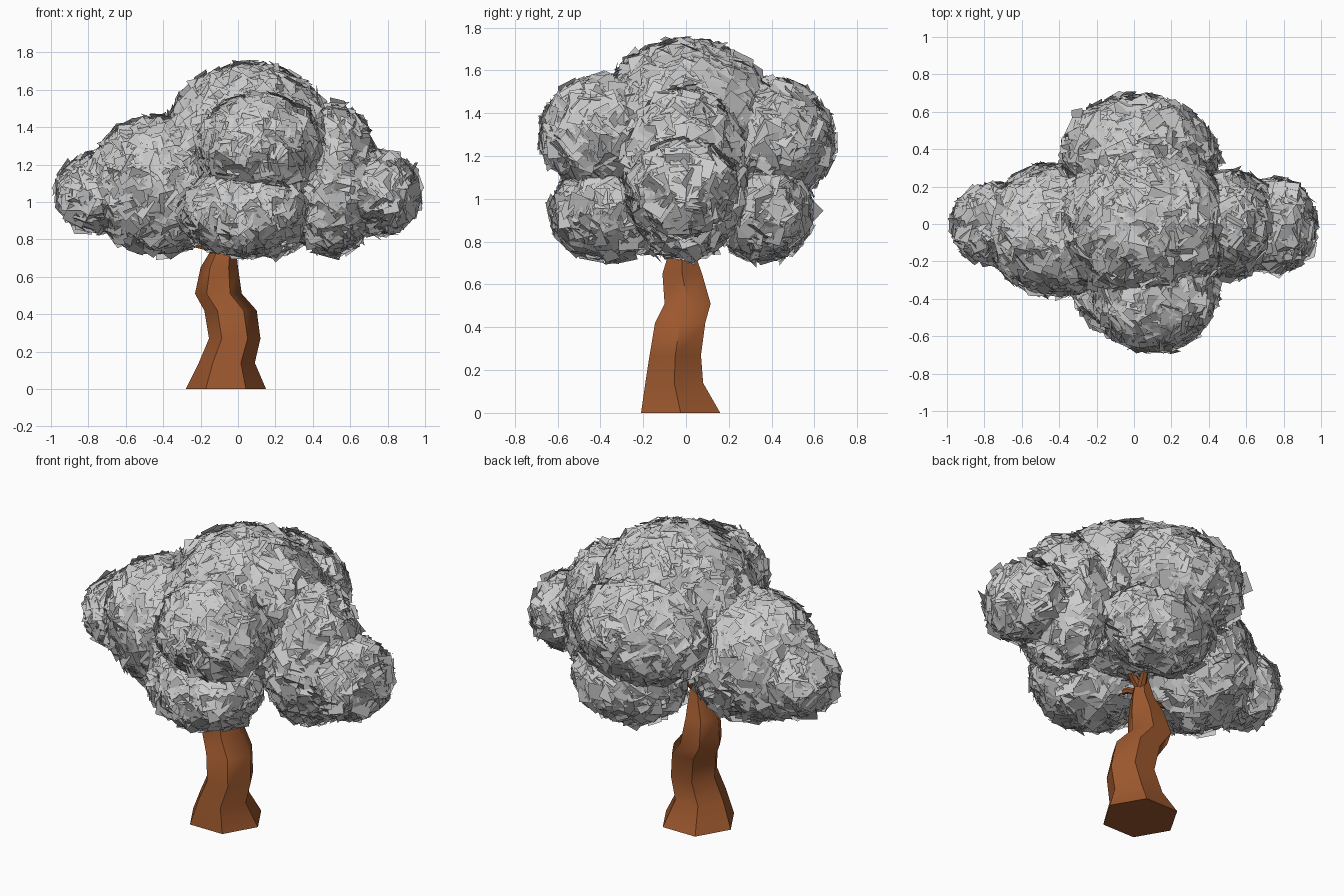
import bpy, bmesh, math, random
from mathutils import Vector, Matrix

if "Cube" in bpy.data.objects:
    bpy.data.objects.remove(bpy.data.objects["Cube"])

random.seed(7)

bark = bpy.data.materials.new("bark")
bark.diffuse_color = (0.33, 0.096, 0.027, 1)
bark.use_nodes = True
bark.node_tree.nodes["Principled BSDF"].inputs["Base Color"].default_value = bark.diffuse_color


def finish(bm, name, mat=None, smooth=False):
    me = bpy.data.meshes.new(name)
    bm.to_mesh(me)
    bm.free()
    ob = bpy.data.objects.new(name, me)
    bpy.context.collection.objects.link(ob)
    if mat:
        me.materials.append(mat)
    if smooth:
        bpy.context.view_layer.objects.active = ob
        ob.select_set(True)
        bpy.ops.object.shade_smooth_by_angle(angle=math.radians(50))
        ob.select_set(False)
    return ob


def loft(bm, rings):
    for a, b in zip(rings, rings[1:]):
        n = len(a)
        for i in range(n):
            j = (i + 1) % n
            bm.faces.new((a[i], a[j], b[j], b[i]))
    bm.faces.new(rings[0][::-1])
    bm.faces.new(rings[-1])


# Crooked six-sided trunk: z, x min, x max, y min, y max
sections = [
    (0.00, -0.28, 0.15, -0.21, 0.16),
    (0.14, -0.21, 0.09, -0.19, 0.08),
    (0.27, -0.155, 0.12, -0.17, 0.07),
    (0.42, -0.18, 0.10, -0.145, 0.09),
    (0.51, -0.23, 0.02, -0.10, 0.115),
    (0.65, -0.20, 0.00, -0.11, 0.075),
    (0.75, -0.14, -0.01, -0.08, 0.04),
    (0.90, -0.09, -0.04, -0.04, 0.01),
]
bm = bmesh.new()
rings = []
for z, x0, x1, y0, y1 in sections:
    ring = []
    for i in range(6):
        a = i * math.pi / 3
        ring.append(bm.verts.new(((x0 + x1) / 2 + (x1 - x0) / 2 * math.cos(a),
                                  (y0 + y1) / 2 + (y1 - y0) / 1.732 * math.sin(a), z)))
    rings.append(ring)
loft(bm, rings)
finish(bm, "trunk", bark, True)


# Thin tapering branches reaching into each lobe of the crown
def branch(name, pts, r0, r1):
    bm = bmesh.new()
    pts = [Vector(p) for p in pts]
    rings = []
    for k, p in enumerate(pts):
        d = (pts[min(k + 1, len(pts) - 1)] - pts[max(k - 1, 0)]).normalized()
        rot = d.to_track_quat('Z', 'Y')
        r = r0 + (r1 - r0) * k / (len(pts) - 1)
        rings.append([bm.verts.new(p + rot @ Vector((r * math.cos(i * math.pi / 3),
                                                     r * math.sin(i * math.pi / 3), 0)))
                      for i in range(6)])
    loft(bm, rings)
    finish(bm, name, bark, True)


branch("branch_front", [(-0.08, -0.02, 0.78), (-0.05, -0.10, 0.83), (-0.01, -0.22, 0.84), (0.02, -0.34, 0.80)], 0.022, 0.008)
branch("branch_left", [(-0.08, -0.02, 0.72), (-0.18, -0.03, 0.76), (-0.28, -0.03, 0.78), (-0.42, -0.04, 0.85)], 0.022, 0.008)
branch("branch_right", [(-0.06, -0.02, 0.80), (0.06, 0.00, 0.92), (0.25, 0.01, 1.00), (0.48, 0.00, 1.06)], 0.025, 0.008)
branch("branch_back", [(-0.06, -0.02, 0.78), (-0.03, 0.06, 0.88), (0.02, 0.20, 0.98), (0.05, 0.38, 1.06)], 0.025, 0.008)

# Crown lobes: centre and radii of the ellipsoids that carry the leaf cards
lobes = [
    ((0.06, 0.00, 1.30), (0.44, 0.42, 0.42)),
    ((-0.42, -0.03, 1.09), (0.36, 0.33, 0.35)),
    ((-0.75, 0.00, 1.05), (0.20, 0.20, 0.19)),
    ((0.50, 0.00, 1.12), (0.24, 0.27, 0.38)),
    ((0.76, -0.01, 1.05), (0.19, 0.23, 0.20)),
    ((0.11, -0.37, 1.31), (0.31, 0.29, 0.25)),
    ((0.03, -0.36, 0.95), (0.32, 0.25, 0.22)),
    ((0.02, 0.38, 1.27), (0.38, 0.29, 0.27)),
    ((0.12, 0.36, 0.95), (0.31, 0.22, 0.22)),
]
lobes = [(Vector(c), Vector(r)) for c, r in lobes]


def inside(p, lobe, margin):
    c, r = lobe
    return sum(((p[i] - c[i]) / r[i]) ** 2 for i in range(3)) < margin


# Square leaf cards lying on the outer shell, each turned and tilted at random
bm = bmesh.new()
for lobe in lobes:
    c, r = lobe
    count = int(1050 * 4 * math.pi * (r.x * r.y + r.y * r.z + r.x * r.z) / 3)
    for _ in range(count):
        d = Vector([random.gauss(0, 1) for _ in range(3)]).normalized()
        p = c + Vector((d.x * r.x, d.y * r.y, d.z * r.z))
        if any(inside(p, o, 0.93) for o in lobes if o is not lobe):
            continue
        n = Vector((d.x / r.x, d.y / r.y, d.z / r.z)).normalized()
        p += n * random.uniform(-0.015, 0.02)
        n = (n + 0.22 * Vector([random.gauss(0, 1) for _ in range(3)])).normalized()
        s = random.uniform(0.035, 0.058)
        m = (Matrix.Translation(p) @ n.to_track_quat('Z', 'Y').to_matrix().to_4x4()
             @ Matrix.Rotation(random.uniform(0, math.tau), 4, 'Z'))
        bm.faces.new([bm.verts.new(m @ Vector((x * s, y * s, 0)))
                      for x, y in ((-1, -1), (1, -1), (1, 1), (-1, 1))])
finish(bm, "leaves")
